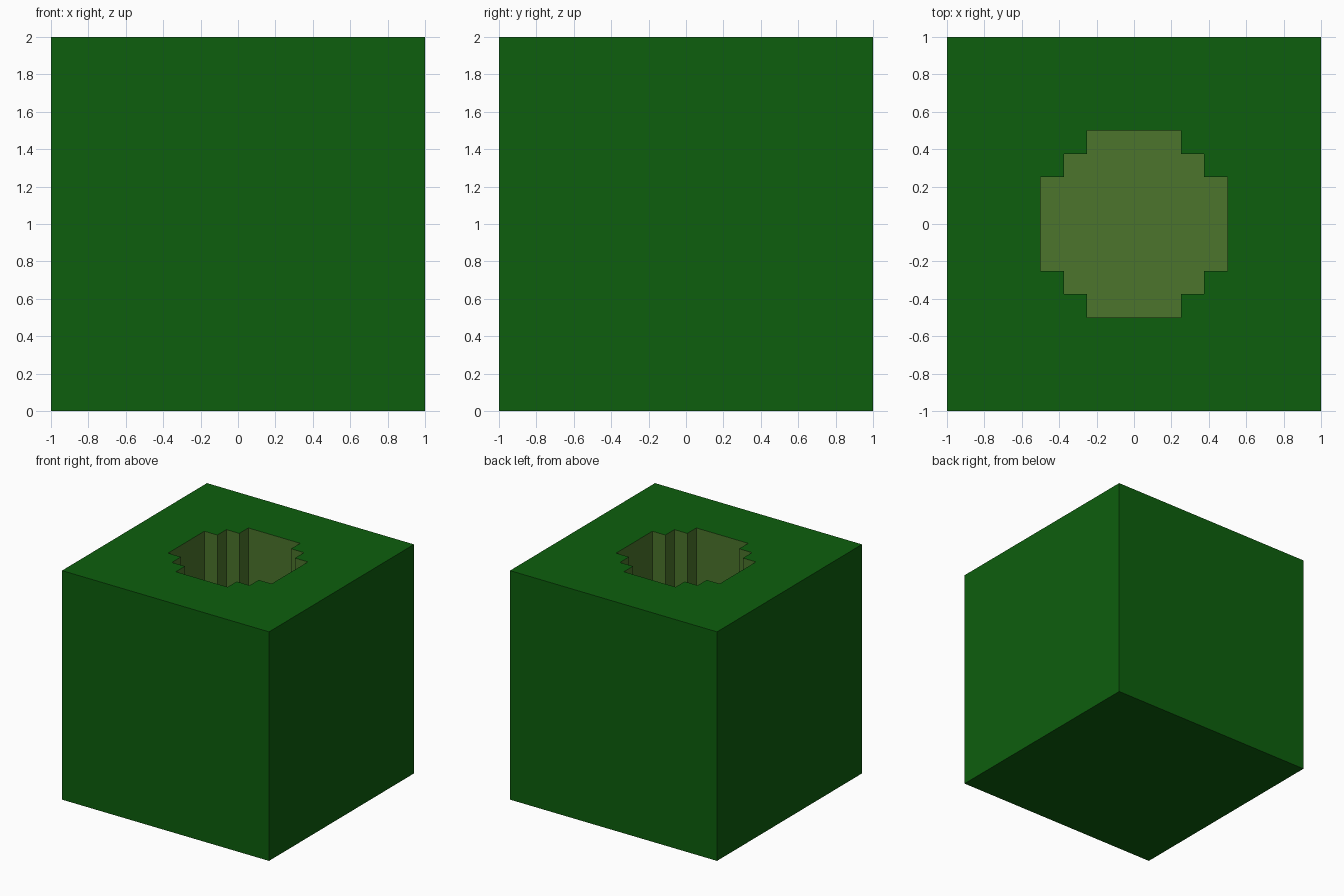
import bpy, bmesh

if "Cube" in bpy.data.objects:
    bpy.data.objects.remove(bpy.data.objects["Cube"])

TOP, FLOOR = 2.0, 1.0


def material(name, rgb):
    m = bpy.data.materials.new(name)
    m.diffuse_color = (*rgb, 1)
    m.use_nodes = True
    m.node_tree.nodes["Principled BSDF"].inputs["Base Color"].default_value = m.diffuse_color
    return m


green = material("dark green", (0.004, 0.114, 0.004))
olive = material("olive green", (0.072, 0.178, 0.025))

# Stepped round outline: one quadrant, turned four times
quadrant = [(0.5, 0.25), (0.375, 0.25), (0.375, 0.375), (0.25, 0.375), (0.25, 0.5)]
outline, corners = [], []
pts, corner = quadrant, (1, 1)
for _ in range(4):
    outline += pts
    corners.append(corner)
    pts = [(-y, x) for x, y in pts]
    corner = (-corner[1], corner[0])

bm = bmesh.new()


def ring(points, z):
    return [bm.verts.new((x, y, z)) for x, y in points]


def walls(low, high, mat, inward=False):
    n = len(low)
    for i in range(n):
        j = (i + 1) % n
        quad = [low[i], low[j], high[j], high[i]]
        bm.faces.new(quad[::-1] if inward else quad).material_index = mat


# Block sides and underside
base, rim = ring(corners, 0), ring(corners, TOP)
walls(base, rim, 0)
bm.faces.new(base[::-1])

# Recess walls and floor
pit_floor, pit_rim = ring(outline, FLOOR), ring(outline, TOP)
walls(pit_floor, pit_rim, 1, inward=True)
bm.faces.new(pit_floor).material_index = 1

# Top face around the recess
top_edges = [e for e in bm.edges if all(v.co.z == TOP for v in e.verts)]
filled = bmesh.ops.triangle_fill(bm, edges=top_edges, use_beauty=True, normal=(0, 0, 1))
for f in filled["geom"]:
    if isinstance(f, bmesh.types.BMFace):
        f.material_index = 0
        f.normal_update()
        if f.normal.z < 0:
            f.normal_flip()

mesh = bpy.data.meshes.new("hollow_block")
bm.to_mesh(mesh)
bm.free()
mesh.materials.append(green)
mesh.materials.append(olive)
block = bpy.data.objects.new("hollow_block", mesh)
bpy.context.collection.objects.link(block)
